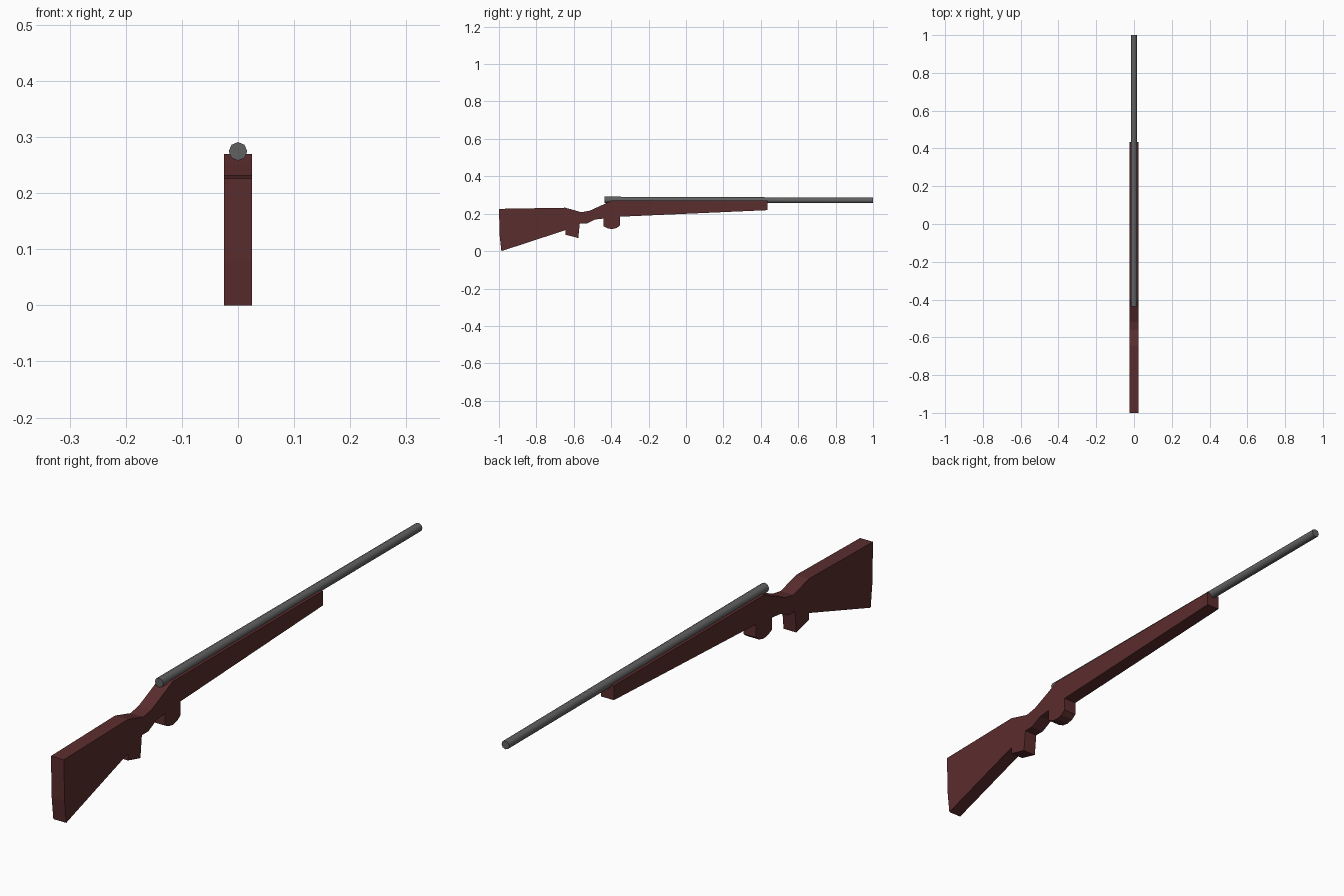
import bpy, bmesh, math
from mathutils import Vector, Matrix

if "Cube" in bpy.data.objects:
    bpy.data.objects.remove(bpy.data.objects["Cube"])


def material(name, color):
    m = bpy.data.materials.new(name)
    m.diffuse_color = color
    m.use_nodes = True
    m.node_tree.nodes["Principled BSDF"].inputs["Base Color"].default_value = m.diffuse_color
    return m


def add_object(name, bm, mat):
    bmesh.ops.recalc_face_normals(bm, faces=bm.faces)
    mesh = bpy.data.meshes.new(name)
    bm.to_mesh(mesh)
    bm.free()
    mesh.materials.append(mat)
    ob = bpy.data.objects.new(name, mesh)
    bpy.context.collection.objects.link(ob)
    return ob


wood = material("dark_red_wood", (0.105, 0.026, 0.027, 1))
steel = material("grey_steel", (0.12, 0.12, 0.12, 1))

# Stock: side outline (y, z) extruded across x
outline = [
    (-1.0, 0.226), (-0.645, 0.232), (-0.56, 0.208), (-0.515, 0.216),
    (-0.44, 0.25), (-0.40, 0.27), (0.435, 0.27), (0.435, 0.219),
    (-0.353, 0.184), (-0.353, 0.137), (-0.37, 0.124), (-0.395, 0.118),
    (-0.42, 0.122), (-0.44, 0.132), (-0.44, 0.174), (-0.487, 0.169),
    (-0.532, 0.147), (-0.568, 0.147), (-0.576, 0.07), (-0.645, 0.088),
    (-0.645, 0.112), (-0.987, 0.0), (-0.996, 0.08),
]
half_width = 0.025
bm = bmesh.new()
face = bm.faces.new([bm.verts.new((-half_width, y, z)) for y, z in outline])
side = bmesh.ops.extrude_face_region(bm, geom=[face])
bmesh.ops.translate(bm, vec=(2 * half_width, 0, 0),
                    verts=[v for v in side["geom"] if isinstance(v, bmesh.types.BMVert)])
add_object("stock", bm, wood)

# Barrel: slightly tapered and tilted eight-sided tube
breech, muzzle = Vector((0, -0.437, 0.2745)), Vector((0, 1.0, 0.271))
axis = muzzle - breech
bm = bmesh.new()
bmesh.ops.create_cone(
    bm, cap_ends=True, segments=8, radius1=0.0165, radius2=0.015, depth=axis.length,
    matrix=Matrix.Translation((breech + muzzle) / 2) @ axis.to_track_quat("Z", "Y").to_matrix().to_4x4())
barrel = add_object("barrel", bm, steel)
bpy.context.view_layer.objects.active = barrel
barrel.select_set(True)
bpy.ops.object.shade_smooth_by_angle(angle=math.radians(50))
